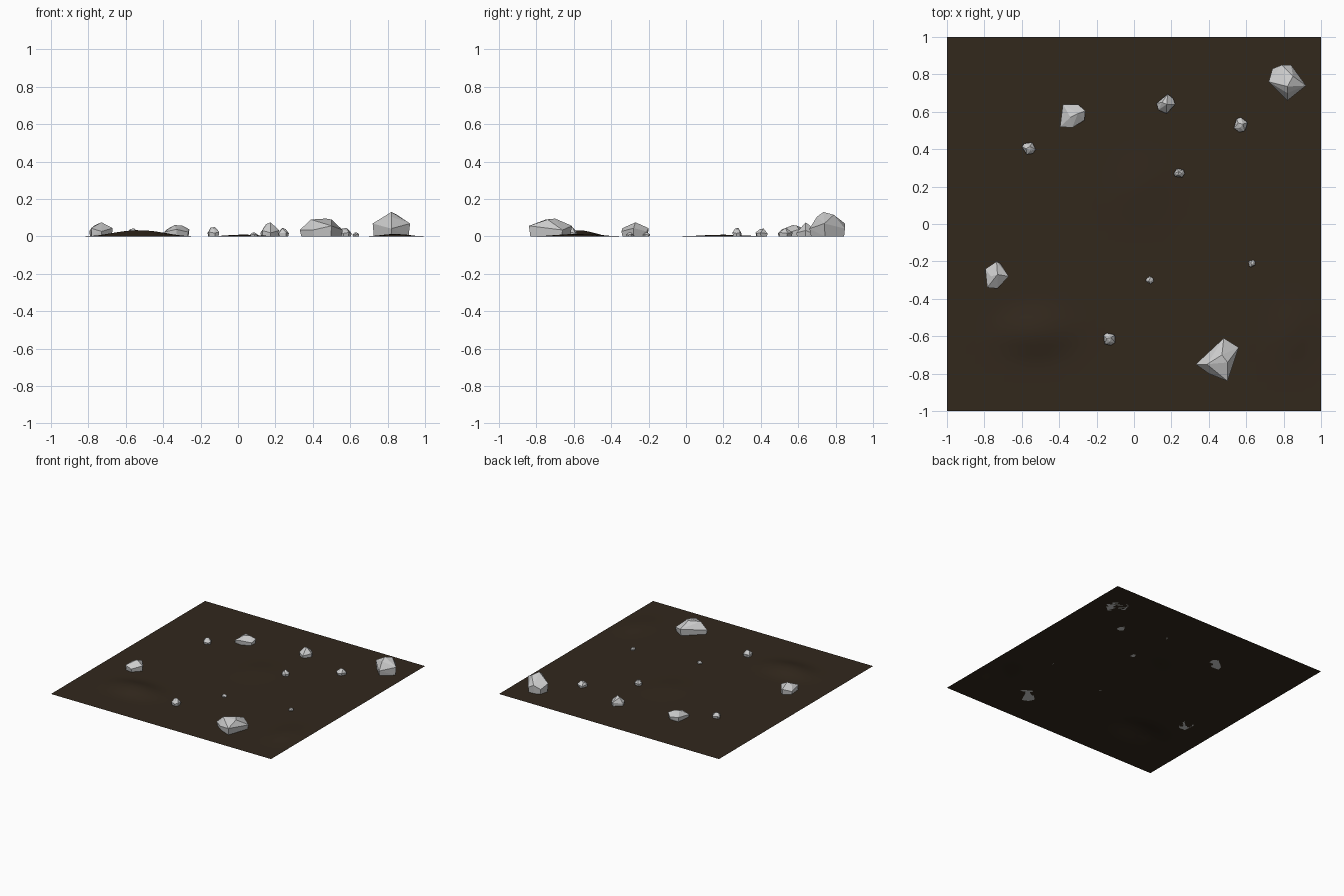
import bpy, bmesh, math
from mathutils import Vector

if "Cube" in bpy.data.objects:
    bpy.data.objects.remove(bpy.data.objects["Cube"])


def make_object(name, bm):
    mesh = bpy.data.meshes.new(name)
    bm.to_mesh(mesh)
    bm.free()
    obj = bpy.data.objects.new(name, mesh)
    bpy.context.collection.objects.link(obj)
    return obj


def hull_rock(name, points):
    bm = bmesh.new()
    for p in points:
        bm.verts.new(p)
    result = bmesh.ops.convex_hull(bm, input=bm.verts)
    loose = {g for g in result["geom_interior"] + result["geom_unused"]
             if isinstance(g, bmesh.types.BMVert)}
    bmesh.ops.delete(bm, geom=list(loose), context="VERTS")
    bmesh.ops.dissolve_limit(bm, angle_limit=math.radians(4),
                             verts=bm.verts, edges=bm.edges)
    bmesh.ops.recalc_face_normals(bm, faces=bm.faces)
    return make_object(name, bm)


def large_rock(name, outline, top, shoulder):
    # outline at ground and shoulder level, capped by the top corners
    c = sum((Vector(p) for p in outline), Vector((0, 0))) / len(outline)
    pts = list(top)
    for i, p in enumerate(outline):
        q = c + (Vector(p) - c) * 0.93
        pts.append((q.x, q.y, 0))
        pts.append((p[0], p[1], shoulder * (0.75 + 0.5 * (i % 2))))
    return hull_rock(name, pts)


def pebble(name, x, y, width, depth, height, turn):
    # irregular six-sided chip
    pts = []
    for i in range(6):
        a = turn + i * math.tau / 6 + 0.25 * math.sin(i * 2.3)
        for k, z in ((0.44, 0), (0.5, 0.35 + 0.12 * (i % 2))):
            pts.append((x + width * k * math.cos(a), y + depth * k * math.sin(a), height * z))
    for a, k, z in ((0, .16, 1), (2.2, .2, .93), (4.2, .22, .85)):
        pts.append((x + width * k * math.cos(a + turn),
                    y + depth * k * math.sin(a + turn), height * z))
    return hull_rock(name, pts)


# Soil: flat sheet with low mounds
mounds = [(-.53, -.58, .30, .19, .034), (.84, -.58, .16, .25, .013),
          (.03, .2, .2, .25, .009)]
bm = bmesh.new()
bmesh.ops.create_grid(bm, x_segments=40, y_segments=40, size=1)
for v in bm.verts:
    for mx, my, rx, ry, h in mounds:
        d = math.hypot((v.co.x - mx) / rx, (v.co.y - my) / ry)
        if d < 1:
            v.co.z += h * (0.5 + 0.5 * math.cos(math.pi * d))
soil = make_object("soil", bm)
for f in soil.data.polygons:
    f.use_smooth = True
brown = bpy.data.materials.new("soil_brown")
brown.diffuse_color = (0.032, 0.021, 0.012, 1)
brown.use_nodes = True
brown.node_tree.nodes["Principled BSDF"].inputs["Base Color"].default_value = brown.diffuse_color
soil.data.materials.append(brown)

# Large rocks
large_rock("boulder_front",
           [(.33, -.75), (.48, -.61), (.56, -.66), (.50, -.84), (.40, -.80)],
           [(.39, -.75, .09), (.47, -.70, .095), (.50, -.74, .09)], .045)
large_rock("boulder_back",
           [(.74, .83), (.72, .76), (.82, .66), (.92, .74), (.84, .85), (.79, .85)],
           [(.82, .735, .13), (.85, .79, .115), (.82, .70, .105)], .055)
large_rock("rock_left",
           [(-.795, -.24), (-.735, -.20), (-.715, -.21), (-.67, -.28), (-.73, -.345), (-.785, -.34)],
           [(-.73, -.27, .075), (-.765, -.28, .06)], .035)
large_rock("rock_back_left",
           [(-.395, .52), (-.38, .64), (-.30, .64), (-.26, .605), (-.265, .555), (-.33, .515)],
           [(-.34, .57, .06), (-.30, .59, .058)], .03)
large_rock("rock_back_middle",
           [(.12, .645), (.18, .695), (.21, .67), (.22, .64), (.175, .59), (.13, .61)],
           [(.175, .64, .075), (.15, .65, .065)], .025)

# Pebbles
for i, p in enumerate([(.57, .53, .08, .08, .045, .3), (-.562, .405, .075, .07, .042, 1.1),
                       (.242, .272, .06, .055, .045, 2.0), (-.132, -.615, .075, .07, .05, .7),
                       (.085, -.30, .042, .042, .022, 1.6), (.63, -.212, .04, .042, .022, 2.6)]):
    pebble(f"pebble_{i + 1}", *p)
